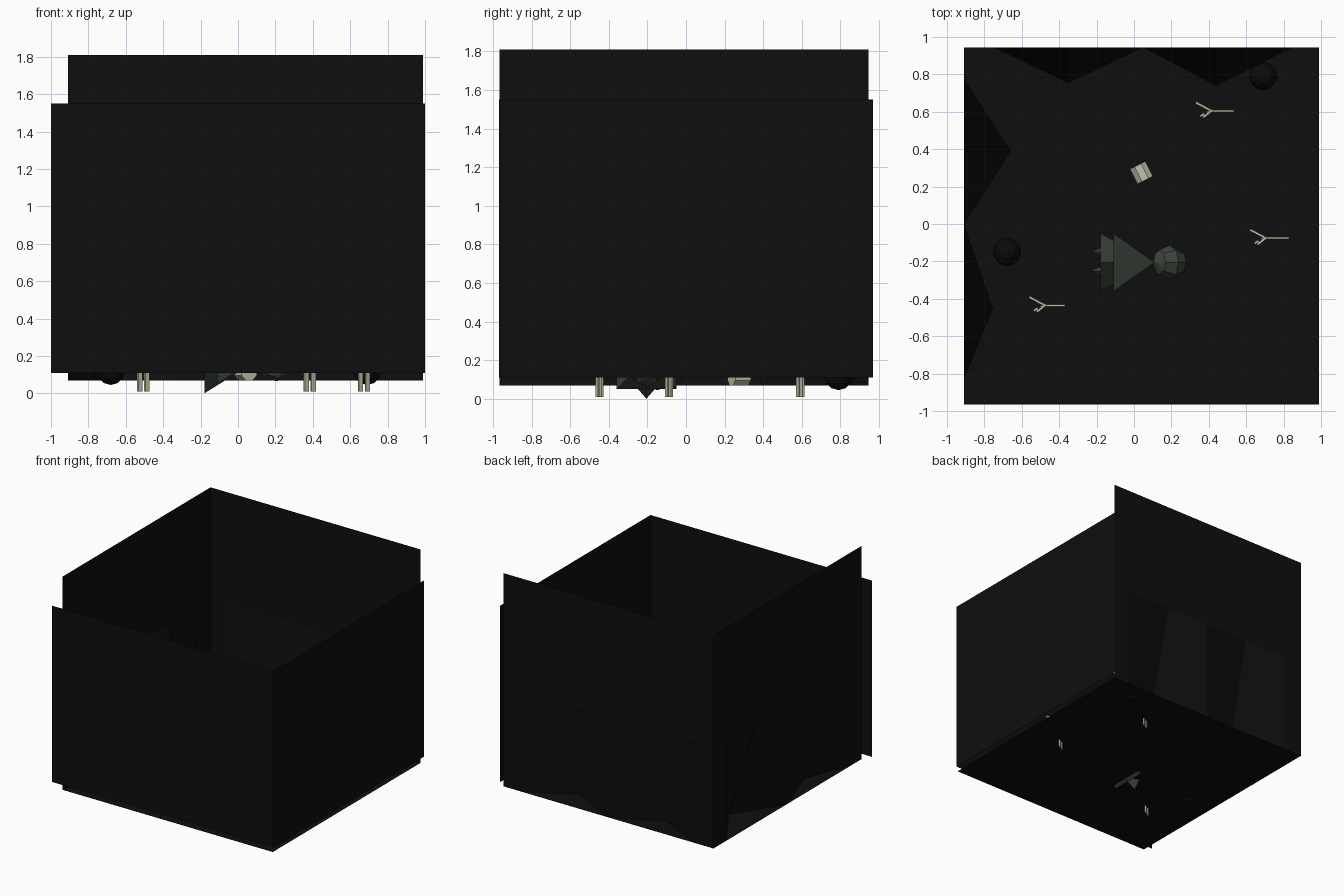
import bpy, math
from mathutils import Vector, Matrix

if "Cube" in bpy.data.objects:
    bpy.data.objects.remove(bpy.data.objects["Cube"])


def mat(name, r, g, b):
    m = bpy.data.materials.new(name)
    m.diffuse_color = (r, g, b, 1)
    m.use_nodes = True
    m.node_tree.nodes["Principled BSDF"].inputs["Base Color"].default_value = m.diffuse_color
    return m


STONE = mat("dark stone", .0045, .0045, .0045)
ROCK = mat("boulder black", .0032, .0032, .0032)
GREEN = mat("murky green", .045, .060, .045)
BONE = mat("bone", .52, .55, .38)


def mesh(name, verts, faces, m):
    me = bpy.data.meshes.new(name)
    me.from_pydata(verts, [], faces)
    me.materials.append(m)
    ob = bpy.data.objects.new(name, me)
    bpy.context.collection.objects.link(ob)
    return ob


def finish(name, m):
    ob = bpy.context.object
    ob.name = name
    ob.data.materials.append(m)
    return ob


def cone(name, base, tip, r, sides, m, turn=0.0, r2=0.0):
    """Cone or prism from base to tip."""
    a, b = Vector(base), Vector(tip)
    bpy.ops.mesh.primitive_cone_add(vertices=sides, radius1=r, radius2=r2, depth=(b - a).length)
    ob = finish(name, m)
    rot = (b - a).to_track_quat('Z', 'Y').to_matrix().to_4x4()
    ob.matrix_world = Matrix.Translation((a + b) / 2) @ rot @ Matrix.Rotation(turn, 4, 'Z')
    return ob


def bar(name, a, b, z0, z1, t):
    """Upright thin board between two plan points."""
    a, b = Vector((*a, 0)), Vector((*b, 0))
    d = b - a
    bpy.ops.mesh.primitive_cube_add(size=1, location=((a + b) / 2 + Vector((0, 0, (z0 + z1) / 2))))
    ob = finish(name, BONE)
    ob.scale = (d.length, t, z1 - z0)
    ob.rotation_euler.z = math.atan2(d.y, d.x)


X0, X1, Y0, Y1, Z0, ZF, ZT = -.91, .99, -.965, .945, .068, .9, 1.81

# floor and the two plain walls
mesh("floor", [(X0, Y0, Z0), (X1, Y0, Z0), (X1, Y1, Z0), (X0, Y1, Z0)], [(0, 1, 2, 3)], STONE)
mesh("front_wall", [(-1, -.97, .11), (1, -.97, .11), (1, -.97, 1.55), (-1, -.97, 1.55)],
     [(3, 2, 1, 0)], STONE)
mesh("right_wall", [(1, -.97, .11), (1, .97, .11), (1, .97, 1.55), (1, -.97, 1.55)],
     [(3, 2, 1, 0)], STONE)


# walls whose foot bulges inward in folds: profile is (distance along wall, bulge)
def folded_wall(name, profile, place):
    n = len(profile)
    v = [place(u, d, Z0) for u, d in profile]
    v += [place(u, 0, ZF) for u, d in profile]
    v += [place(u, 0, ZT) for u, d in profile]
    f = [(r * n + i, r * n + i + 1, (r + 1) * n + i + 1, (r + 1) * n + i)
         for r in (0, 1) for i in range(n - 1)]
    mesh(name, v, f, STONE)


folded_wall("back_wall", [(X0, 0), (-.75, 0), (-.35, .19), (.05, 0), (.44, .205), (.85, 0), (X1, 0)],
            lambda u, d, z: (u, Y1 - d, z))
folded_wall("left_wall", [(Y0, 0), (-.83, 0), (-.45, .155), (0, 0), (.39, .25), (.78, 0), (Y1, 0)],
            lambda u, d, z: (X0 + d, u, z))


# creature: two jaw pyramids, round rear and fangs
def jaw(name, x, zc, ry, rz, square):
    if square:
        ring = [(-ry, -rz), (ry, -rz), (ry, rz), (-ry, rz)]
    else:
        ring = [(-ry, 0), (0, -rz), (ry, 0), (0, rz)]
    v = [(x, -.205 + y, zc + z) for y, z in ring] + [(.11, -.205, zc)]
    mesh(name, v, [(3, 2, 1, 0)] + [(i, (i + 1) % 4, 4) for i in range(4)], GREEN)


jaw("diamond_jaw", -.18, .18, .155, .18, False)
jaw("square_jaw", -.11, .205, .155, .155, True)
bpy.ops.mesh.primitive_uv_sphere_add(segments=8, ring_count=4, radius=.092, location=(.19, -.205, .155),
                                     rotation=(0, math.radians(-58), 0))
finish("creature_rear", GREEN)
for i, y in enumerate((-.15, -.25)):
    cone(f"fang_{i}", (-.17, y, .18), (-.23, y, .18), .025, 4, GREEN)

# bone drum lying on the floor
cone("bone_drum", (.02, .315, .115), (.06, .235, .115), .05, 8, BONE, math.pi / 8, .05)

# boulders
for i, (x, y) in enumerate(((.69, .79), (-.68, -.15))):
    bpy.ops.mesh.primitive_uv_sphere_add(segments=12, ring_count=6, radius=.075, location=(x, y, .12))
    finish(f"boulder_{i}", ROCK)

# three thin bone figures: legs, body and outstretched arms
for i, (x, y, reach) in enumerate(((-.48, -.435, .11), (.41, .605, .125), (.70, -.075, .13))):
    for k, (dx, dy) in enumerate(((-.045, -.022), (-.008, -.004))):
        bar(f"figure_{i}_leg_{k}", (x + dx - .011, y + dy - .007), (x + dx + .011, y + dy + .007),
            .01, .15, .012)
    bar(f"figure_{i}_body", (x - .04, y - .035), (x + .01, y + .005), .15, .26, .012)
    bar(f"figure_{i}_left_arm", (x - .08, y + .045), (x, y + .002), .22, .24, .012)
    bar(f"figure_{i}_right_arm", (x, y), (x + reach, y), .22, .24, .01)
